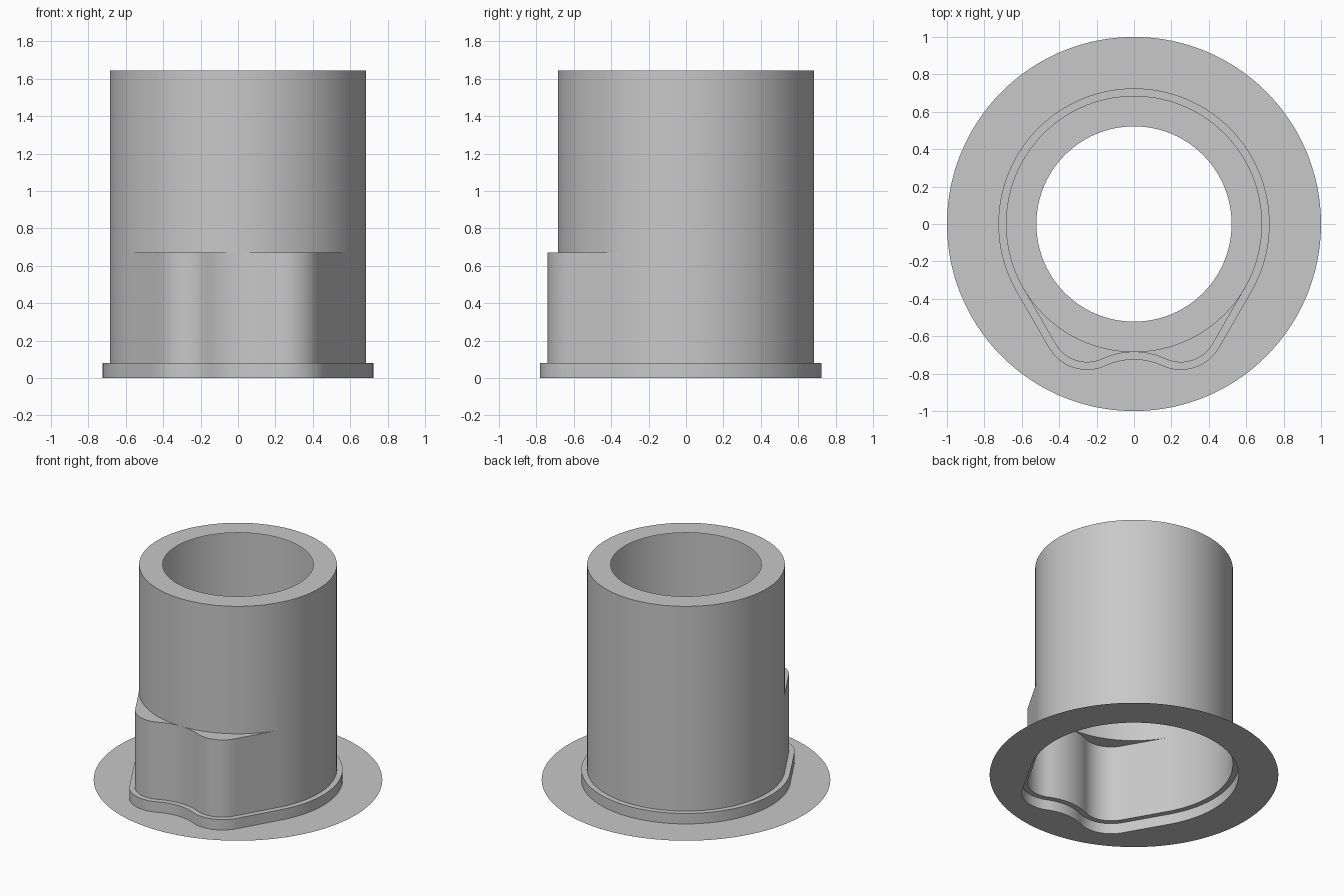
import bpy, bmesh
from math import sin, cos, pi, radians, atan2, hypot

cube = bpy.data.objects.get("Cube")
if cube:
    bpy.data.objects.remove(cube, do_unlink=True)

grey = bpy.data.materials.new("plain grey")
grey.use_nodes = True
grey.diffuse_color = (0.58, 0.58, 0.58, 1)
grey.node_tree.nodes["Principled BSDF"].inputs["Base Color"].default_value = (0.58, 0.58, 0.58, 1)

TUBE_R, HOLE_R, FLANGE_R = 0.685, 0.522, 1.0
COLLAR_Z, LEDGE_Z, TOP_Z = 0.08, 0.67, 1.645
LOBE_X, LOBE_Y, LOBE_R = 0.25, -0.543, 0.197
DIP_R = 0.399
DIP_Y = -TUBE_R - DIP_R


def arc(cx, cy, r, a, b, n):
    """Points along an arc, both ends included."""
    return [(cx + r * cos(a + (b - a) * i / n), cy + r * sin(a + (b - a) * i / n))
            for i in range(n + 1)]


def line(p, q, n):
    """Points strictly between p and q."""
    return [(p[0] + (q[0] - p[0]) * i / n, p[1] + (q[1] - p[1]) * i / n)
            for i in range(1, n)]


def outline(offset):
    """Round body with two tangent lobes at the front and a dip between them."""
    turn = atan2(LOBE_Y - DIP_Y, LOBE_X)
    big = arc(0, 0, TUBE_R + offset, radians(-30), radians(210), 100)
    left = arc(-LOBE_X, LOBE_Y, LOBE_R + offset, radians(210), 2 * pi - turn, 14)
    dip = arc(0, DIP_Y, DIP_R - offset, pi - turn, turn, 16)
    right = [(-x, y) for x, y in reversed(left)]
    return (big + line(big[-1], left[0], 10) + left + dip[1:-1]
            + right + line(right[-1], big[0], 10))


def circle(r):
    """Circle whose points line up with those of the lobed outline."""
    return [(x * r / hypot(x, y), y * r / hypot(x, y)) for x, y in outline(0)]


def loft(name, rings):
    """Sheet surface through a list of (points, height) rings."""
    bm = bmesh.new()
    loops = [[bm.verts.new((x, y, z)) for x, y in pts] for pts, z in rings]
    for low, high in zip(loops, loops[1:]):
        n = len(low)
        for i in range(n):
            j = (i + 1) % n
            bm.faces.new((low[i], low[j], high[j], high[i]))
    bmesh.ops.remove_doubles(bm, verts=bm.verts, dist=0.0001)
    mesh = bpy.data.meshes.new(name)
    bm.to_mesh(mesh)
    bm.free()
    mesh.materials.append(grey)
    obj = bpy.data.objects.new(name, mesh)
    bpy.context.collection.objects.link(obj)
    bpy.ops.object.select_all(action='DESELECT')
    obj.select_set(True)
    bpy.context.view_layer.objects.active = obj
    bpy.ops.object.shade_smooth_by_angle(angle=radians(30))


wall, collar = outline(0), outline(0.04)

# Flat disc on the ground, open in the middle
loft("base_flange", [(circle(FLANGE_R), 0), (collar, 0)])
# Low step around the foot of the body
loft("collar", [(collar, 0), (collar, COLLAR_Z), (wall, COLLAR_Z)])
# Lobed lower wall with its ledge, the round tube and the rim around the opening
loft("tube_body", [(wall, COLLAR_Z), (wall, LEDGE_Z), (circle(TUBE_R), LEDGE_Z),
                   (circle(TUBE_R), TOP_Z), (circle(HOLE_R), TOP_Z)])
